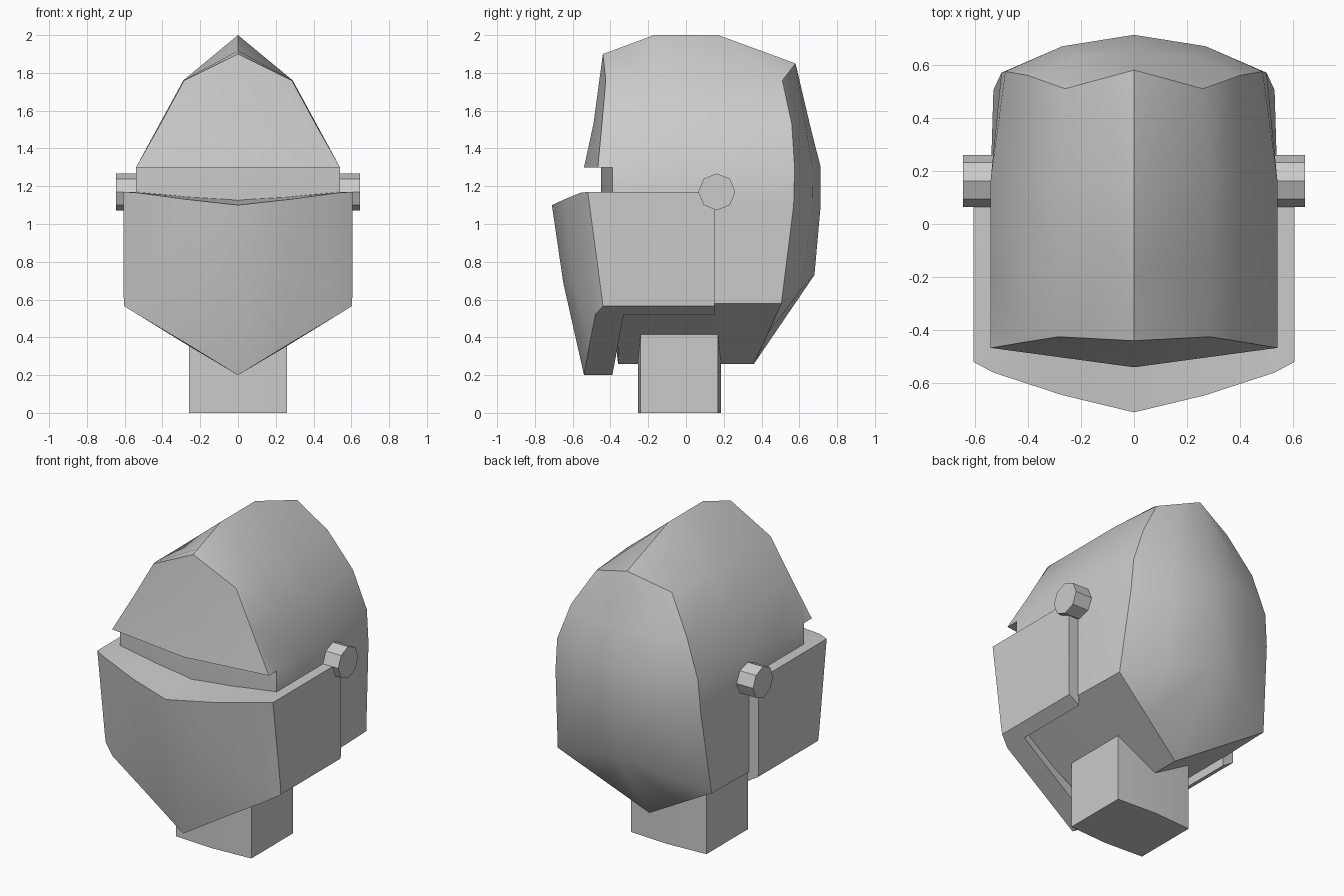
import bpy, bmesh, math
from mathutils import Matrix

if "Cube" in bpy.data.objects:
    bpy.data.objects.remove(bpy.data.objects["Cube"])


def finish(name, bm, angle=35):
    bmesh.ops.recalc_face_normals(bm, faces=bm.faces[:])
    me = bpy.data.meshes.new(name)
    bm.to_mesh(me)
    bm.free()
    ob = bpy.data.objects.new(name, me)
    bpy.context.collection.objects.link(ob)
    bpy.ops.object.select_all(action='DESELECT')
    ob.select_set(True)
    bpy.context.view_layer.objects.active = ob
    bpy.ops.object.shade_smooth_by_angle(angle=math.radians(angle))
    return ob


def mirrored(name, faces, angle=35):
    """Build the +x half from coordinate faces, mirror it and weld."""
    bm = bmesh.new()
    for f in faces:
        pts = list(dict.fromkeys(f))
        if len(pts) < 3:
            continue
        for s in (1, -1):
            bm.faces.new([bm.verts.new((s * x, y, z)) for x, y, z in pts])
    bmesh.ops.remove_doubles(bm, verts=bm.verts[:], dist=0.0005)
    return finish(name, bm, angle)


def strips(rows):
    """Quads between neighbouring rows of equal length."""
    return [(a[i], a[i + 1], b[i + 1], b[i])
            for a, b in zip(rows, rows[1:]) for i in range(len(a) - 1)]


# Skull: half sections from front to back (crown, shoulder, temple, brow, cheek, corner, base)
def section(y, top, y_low):
    return [(0, y, top), (.29, y, 1.76), (.415, y, 1.53), (.54, y, 1.3),
            (.54, y, 1.1), (.54, y_low, .58), (0, y_low, .26)]


front = [(0, -.44, 1.9), (.285, -.425, 1.76), (.41, -.445, 1.53), (.54, -.467, 1.3)]
slot = section(-.39, 1.918, -.36)
rim = [(0, .58, 1.85), (.26, .51, 1.76), (.40, .56, 1.53), (.485, .575, 1.3),
       (.50, .57, 1.1), (.53, .505, .58), (0, .36, .26)]
faces = strips([slot, section(-.17, 2, -.17), section(.17, 2, .17), rim])
faces += strips([front, slot[:4]])
# Face plate, brow underside and recessed eye slot
mid_c, low_c, slot_c = (0, -.49, 1.53), (0, -.54, 1.3), (0, -.45, 1.3)
faces += [(front[0], front[1], front[2], mid_c), (mid_c, front[2], front[3], low_c),
          (low_c, front[3], slot[3], slot_c)]
cheek_c = (0, -.45, 1.1)
faces += [(slot_c, slot[3], slot[4], cheek_c), (cheek_c, slot[4], slot[5], slot[6])]
# Bulged back of the skull
centre = [rim[0], (0, .655, 1.53), (0, .713, 1.3), (0, .713, 1.1), (0, .68, .73), rim[6]]
middle = [(.13, .545, 1.805), (.22, .632, 1.53), (.27, .67, 1.3), (.27, .668, 1.1),
          (.28, .615, .66), (.265, .4325, .42)]
edge = rim[1:6] + [rim[5]]
faces += strips([centre, middle, edge])
mirrored("skull", faces)

# Jaw guard: thick shell wrapping the lower face, pointed at the chin
top = [(0, -.71, 1.10), (.27, -.645, 1.13), (.53, -.56, 1.165), (.605, -.52, 1.17), (.605, .15, 1.17)]
mid = [(0, -.65, .69), (.27, -.59, .67), (.53, -.485, .62), (.605, -.445, .61), (.605, .15, .61)]
low = [(0, -.54, .2), (.27, -.51, .365), (.53, -.48, .52), (.602, -.44, .565), (.602, .15, .565)]
low_in = [(0, -.39, .2), (.27, -.36, .36), (.53, -.33, .52), (.53, -.33, .52), (.53, .15, .52)]
top_in = [(0, -.40, 1.13), (.27, -.38, 1.145), (.53, -.35, 1.17), (.53, -.35, 1.17), (.53, .15, 1.17)]
faces = strips([top, mid, low, low_in, top_in, top])
faces.append((top[-1], mid[-1], low[-1], low_in[-1], top_in[-1]))
mirrored("jaw_guard", faces, 30)

# Neck: block with slightly bowed front and back
outline = [(0, -.255), (.26, -.24), (.26, .17), (0, .185)]
base = [(x, y, 0) for x, y in outline]
cap = [(x, y, .5) for x, y in outline]
mirrored("neck", strips([base, cap]) + [tuple(base), tuple(cap)])

# Hinge bolts: octagonal pegs on both sides
for side, s in (("right", 1), ("left", -1)):
    bm = bmesh.new()
    bmesh.ops.create_cone(bm, cap_ends=True, segments=8, radius1=.098, radius2=.098, depth=.125,
                          matrix=Matrix.Translation((s * .5825, .163, 1.17))
                          @ Matrix.Rotation(math.pi / 2, 4, 'Y'))
    finish("hinge_bolt_" + side, bm)
